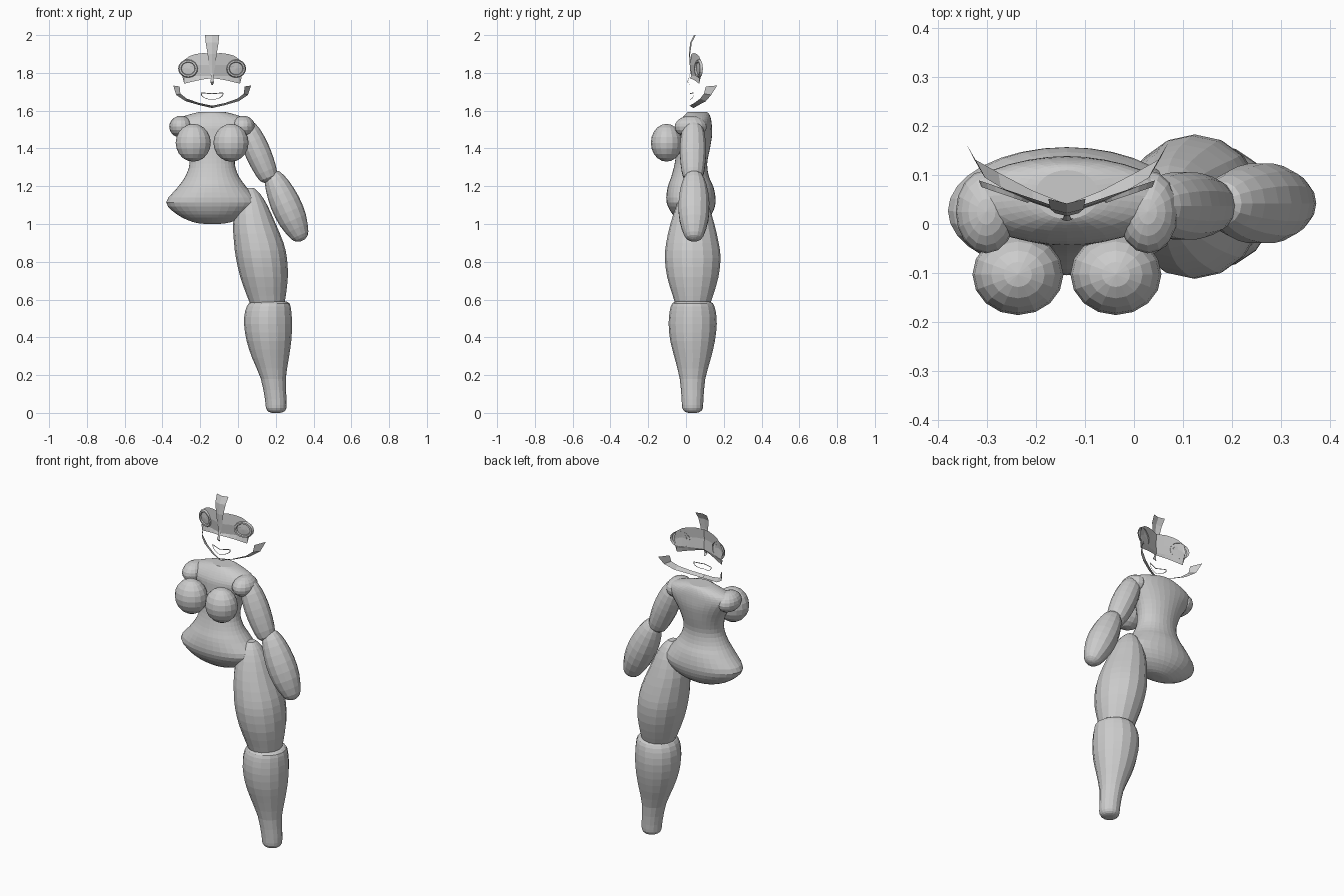
import bpy, math
from mathutils import Vector

if "Cube" in bpy.data.objects:
    bpy.data.objects.remove(bpy.data.objects["Cube"])

CX = -0.137  # centre line of the torso and face
skin = bpy.data.materials.new("plain_grey")
skin.diffuse_color = (0.6, 0.6, 0.6, 1)
skin.use_nodes = True
skin.node_tree.nodes["Principled BSDF"].inputs["Base Color"].default_value = skin.diffuse_color


def make(name, verts, faces, mirror=False, location=(0, 0, 0)):
    me = bpy.data.meshes.new(name)
    me.from_pydata(verts, [], faces)
    me.materials.append(skin)
    ob = bpy.data.objects.new(name, me)
    bpy.context.collection.objects.link(ob)
    ob.location = location
    if mirror:
        ob.modifiers.new("mirror", "MIRROR")
    return ob


def smooth_rows(rows, steps):
    """Catmull-Rom interpolation of the section rows."""
    out = []
    for i in range(len(rows) - 1):
        p = [Vector(rows[max(0, min(len(rows) - 1, i + k))]) for k in (-1, 0, 1, 2)]
        for s in range(steps):
            t = s / steps
            out.append(0.5 * (2 * p[1] + (p[2] - p[0]) * t
                              + (2 * p[0] - 5 * p[1] + 4 * p[2] - p[3]) * t * t
                              + (3 * p[1] - p[0] - 3 * p[2] + p[3]) * t ** 3))
    return out + [Vector(rows[-1])]


def tube(name, rows, sides, steps=1, tilt=0.0):
    """Loft of sections: x, z, x radius, front y, back y."""
    rows = smooth_rows(rows, steps)
    verts, faces = [], []
    for x, z, r, yf, yb in rows:
        for k in range(sides):
            a = 2 * math.pi * k / sides
            c = r * math.cos(a)
            verts.append((x + c * math.cos(tilt), (yf + yb) / 2 + (yb - yf) / 2 * math.sin(a),
                          z + c * math.sin(tilt)))
    for i in range(len(rows) - 1):
        for k in range(sides):
            j = (k + 1) % sides
            faces.append((i * sides + k, i * sides + j, (i + 1) * sides + j, (i + 1) * sides + k))
    faces.append(tuple(reversed(range(sides))))
    faces.append(tuple(range((len(rows) - 1) * sides, len(rows) * sides)))
    return make(name, verts, faces)


def sheet(name, rows, closed=False):
    """Open sheet through rows of points, mirrored across the face centre."""
    n = len(rows[0])
    verts = [p for r in rows for p in r]
    faces = [(i * n + k, i * n + (k + 1) % n, (i + 1) * n + (k + 1) % n, (i + 1) * n + k)
             for i in range(len(rows) - 1) for k in range(n if closed else n - 1)]
    return make(name, verts, faces, True, (CX, 0, 0))


def ball(name, loc, scale, seg=16, rings=10):
    bpy.ops.mesh.primitive_uv_sphere_add(segments=seg, ring_count=rings, location=loc)
    ob = bpy.context.object
    ob.name = name
    ob.scale = scale
    ob.data.materials.append(skin)
    return ob


# Torso: hips, waist, chest, shoulders and neck base
torso = [(1.0, .03, .01, .06), (1.01, .10, -.02, .09), (1.05, .185, -.07, .135),
         (1.115, .243, -.103, .157), (1.19, .186, -.098, .147), (1.25, .143, -.078, .122),
         (1.32, .12, -.06, .112), (1.40, .135, -.05, .127), (1.47, .175, -.045, .138),
         (1.52, .212, -.04, .137), (1.557, .185, -.022, .132), (1.583, .11, -.002, .122),
         (1.593, .065, .01, .11)]
tube("torso", [(CX, z, r, f, b) for z, r, f, b in torso], 32, 3)

# Shoulders and breasts
for side, s in (("left", -1), ("right", 1)):
    ball(side + "_shoulder", (CX + s * .165, .025, 1.515), (.062, .085, .058))
    ball(side + "_breast", (CX + s * .1, -.103, 1.43), (.093, .083, .1))

# Arm: two rounded segments hanging out to the side
def limb(name, top, bottom, profile, cy, sides):
    (x0, z0), (x1, z1) = top, bottom
    tilt = math.atan2(x1 - x0, z0 - z1)
    tube(name, [(x0 + (x1 - x0) * t, z0 + (z1 - z0) * t, r, cy - r * 1.04, cy + r * 1.04)
                for t, r in profile], sides, 2, tilt)

limb("upper_arm", (.035, 1.54), (.172, 1.225),
     [(0, .015), (.04, .04), (.2, .06), (.45, .068), (.7, .064), (.93, .05), (1, .02)], .037, 14)
limb("forearm", (.175, 1.275), (.34, .912),
     [(0, .015), (.04, .042), (.2, .066), (.45, .08), (.7, .075), (.92, .05), (.98, .03), (1, .012)],
     .042, 14)

# Leg: thigh and lower leg
tube("thigh", [(.065, 1.19, .02, .01, .06), (.067, 1.16, .05, -.02, .09),
               (.072, 1.1, .083, -.05, .12), (.087, 1.0, .113, -.083, .15),
               (.11, .9, .131, -.105, .173), (.124, .82, .135, -.112, .183),
               (.138, .72, .126, -.1, .172), (.15, .62, .103, -.07, .143),
               (.156, .57, .088, -.055, .125)], 16, 2)
tube("lower_leg", [(.167, .59, .085, -.05, .12), (.165, .58, .108, -.073, .143),
                   (.16, .54, .122, -.086, .157), (.159, .47, .127, -.092, .163),
                   (.164, .38, .118, -.083, .153), (.172, .29, .097, -.06, .132),
                   (.187, .18, .066, -.033, .102), (.2, .07, .057, -.023, .092),
                   (.202, .025, .054, -.02, .089), (.202, .006, .04, -.005, .075),
                   (.202, 0, .02, .015, .055)], 16, 2)

# Jaw line strip from chin to ear
sheet("jaw_strip", [[(0, .04, 1.614), (0, .018, 1.626)],
                    [(.07, .068, 1.63), (.07, .045, 1.641)],
                    [(.14, .105, 1.65), (.135, .075, 1.664)],
                    [(.19, .133, 1.683), (.168, .095, 1.69)],
                    [(.206, .165, 1.733), (.172, .105, 1.728)]])

# Face surface slopes back from the nose line
def face_y(dx):
    return .028 + .34 * dx

# Brow and cheek mask
mask = []
for dx, top, bottom in ((0, 1.9, 1.772), (.045, 1.905, 1.766), (.085, 1.9, 1.758),
                        (.118, 1.89, 1.75), (.148, 1.868, 1.743), (.156, 1.84, 1.775)):
    mask.append([(dx, face_y(dx), top), (dx, face_y(dx) - .006, (top + 1.78) / 2),
                 (dx, face_y(dx), min(1.783, top)), (dx, face_y(dx) - .008, bottom)])
sheet("face_mask", mask)

# Eye rims with recessed centres
def eye_ring(s, off):
    pts = []
    for k in range(16):
        a = 2 * math.pi * k / 16
        dx = .127 + .053 * s * math.cos(a)
        pts.append((dx, face_y(dx) + off, 1.823 + .049 * s * math.sin(a)))
    return pts

sheet("eye_rim", [eye_ring(s, o) for s, o in
                  ((1, 0), (.9, -.012), (.72, -.012), (.66, -.004), (.02, -.007))], True)

# Forehead and nose strip
sheet("nose_strip", [[(0, y, z), (w, y + w * .25, z)] for z, y, w in
                     ((2.0, .042, .038), (1.96, .022, .034), (1.9, .016, .024), (1.84, .02, .017),
                      (1.8, .022, .008), (1.77, .014, .006), (1.752, .006, .01), (1.737, .02, .004))])

# Mouth: thin lip outline
lips = []
for k in range(13):
    a = math.pi / 2 - math.pi * k / 12
    def lip(s):
        dx = .06 * s * math.cos(a)
        z = 1.69 + (.012 * math.cos(a) * 0.4 + .002 if a > 0 else .032 * s * math.sin(a))
        return (dx, .02 + .35 * dx, z + (s - 1) * (.06 if a > 0 else 0))
    lips.append([lip(1.0), lip(.92)])
sheet("lips", lips)
